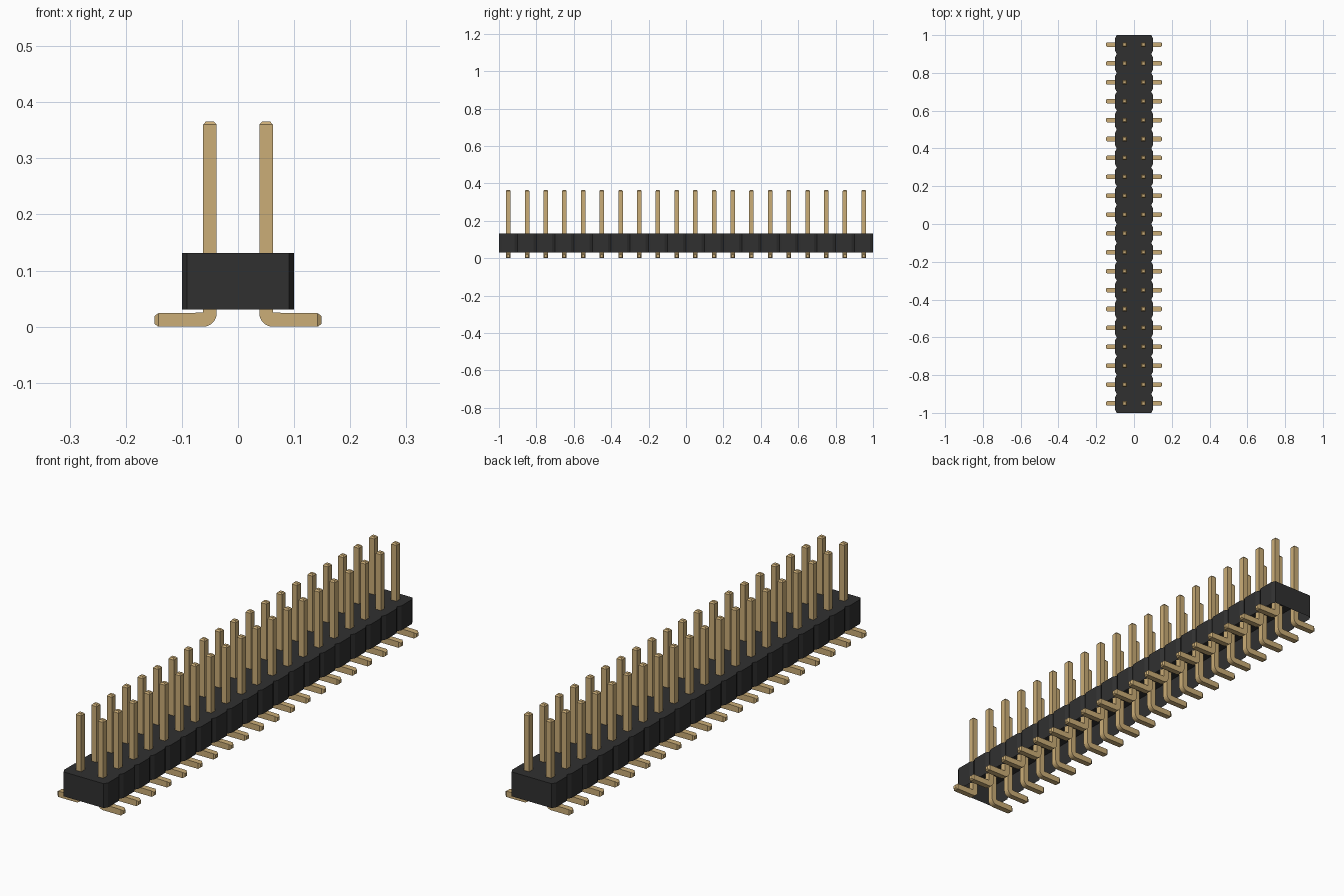
import bpy
import bmesh
import math

if "Cube" in bpy.data.objects:
    bpy.data.objects.remove(bpy.data.objects["Cube"], do_unlink=True)

COUNT = 20        # pin pairs along y
PITCH = 0.1
HALF = 0.012      # half thickness of a pin
ROW = 0.05        # pin row distance from the centre line


def make_material(name, color):
    mat = bpy.data.materials.new(name)
    mat.use_nodes = True
    mat.diffuse_color = (*color, 1)
    mat.node_tree.nodes["Principled BSDF"].inputs["Base Color"].default_value = (*color, 1)
    return mat


def finish(bm, name, mat):
    bmesh.ops.recalc_face_normals(bm, faces=bm.faces)
    mesh = bpy.data.meshes.new(name)
    bm.to_mesh(mesh)
    bm.free()
    mesh.materials.append(mat)
    obj = bpy.data.objects.new(name, mesh)
    bpy.context.collection.objects.link(obj)
    return obj


black = make_material("black plastic", (0.03, 0.03, 0.03))
gold = make_material("gold metal", (0.60, 0.42, 0.185))


# Housing: notched outline raised into a shell that is open underneath
def make_housing():
    side = []
    for i in range(COUNT):
        y = -1 + i * PITCH
        side += [(0.091, y), (0.1, y + 0.016), (0.1, y + PITCH - 0.016)]
    side.append((0.091, 1))
    outline = side + [(-x, y) for x, y in reversed(side)]
    bm = bmesh.new()
    low = [bm.verts.new((x, y, 0.031)) for x, y in outline]
    high = [bm.verts.new((x, y, 0.131)) for x, y in outline]
    n = len(outline)
    for i in range(n):
        j = (i + 1) % n
        bm.faces.new((low[i], low[j], high[j], high[i]))
    bm.faces.new(high)
    # outward normals follow from the counter-clockwise outline
    return finish(bm, "housing", black)


# Pin: square section swept from the foot tip, round the bend, to the top tip
def make_pin_mesh():
    inner, outer = ROW + HALF, ROW - HALF
    top, foot = 0.366, 0.149
    bend = 2 * HALF
    # each station: point on the inner side, point on the outer side, half depth
    stations = [((foot, bend - 0.005), (foot, 0.005), HALF - 0.005),
                ((foot - 0.007, bend), (foot - 0.007, 0), HALF)]
    for k in range(7):
        a = math.radians(90 * k / 6)
        stations.append(((inner, bend + 0.001),
                         (inner - bend * math.sin(a), bend - bend * math.cos(a)), HALF))
    stations += [((inner, top - 0.006), (outer, top - 0.006), HALF),
                 ((inner - 0.005, top), (outer + 0.005, top), HALF - 0.005)]
    bm = bmesh.new()
    rings = []
    for (ax, az), (bx, bz), d in stations:
        rings.append([bm.verts.new(p) for p in
                      ((ax, -d, az), (ax, d, az), (bx, d, bz), (bx, -d, bz))])
    for r, s in zip(rings, rings[1:]):
        for i in range(4):
            j = (i + 1) % 4
            bm.faces.new((r[i], r[j], s[j], s[i]))
    bm.faces.new(rings[0])
    bm.faces.new(rings[-1])
    bmesh.ops.remove_doubles(bm, verts=bm.verts, dist=0.0001)
    bmesh.ops.recalc_face_normals(bm, faces=bm.faces)
    return bm


# Rows of pins: left row and its half-turned twin
def make_row(name, angle):
    pin = finish(make_pin_mesh(), name, gold)
    pin.location.y = -1 + PITCH / 2 if angle == 0 else 1 - PITCH / 2
    pin.rotation_euler.z = angle
    rep = pin.modifiers.new("repeat", "ARRAY")
    rep.count = COUNT
    rep.use_relative_offset = False
    rep.use_constant_offset = True
    rep.constant_offset_displace = (0, PITCH, 0)
    return pin


make_housing()
make_row("left_pins", 0)
make_row("right_pins", math.pi)
